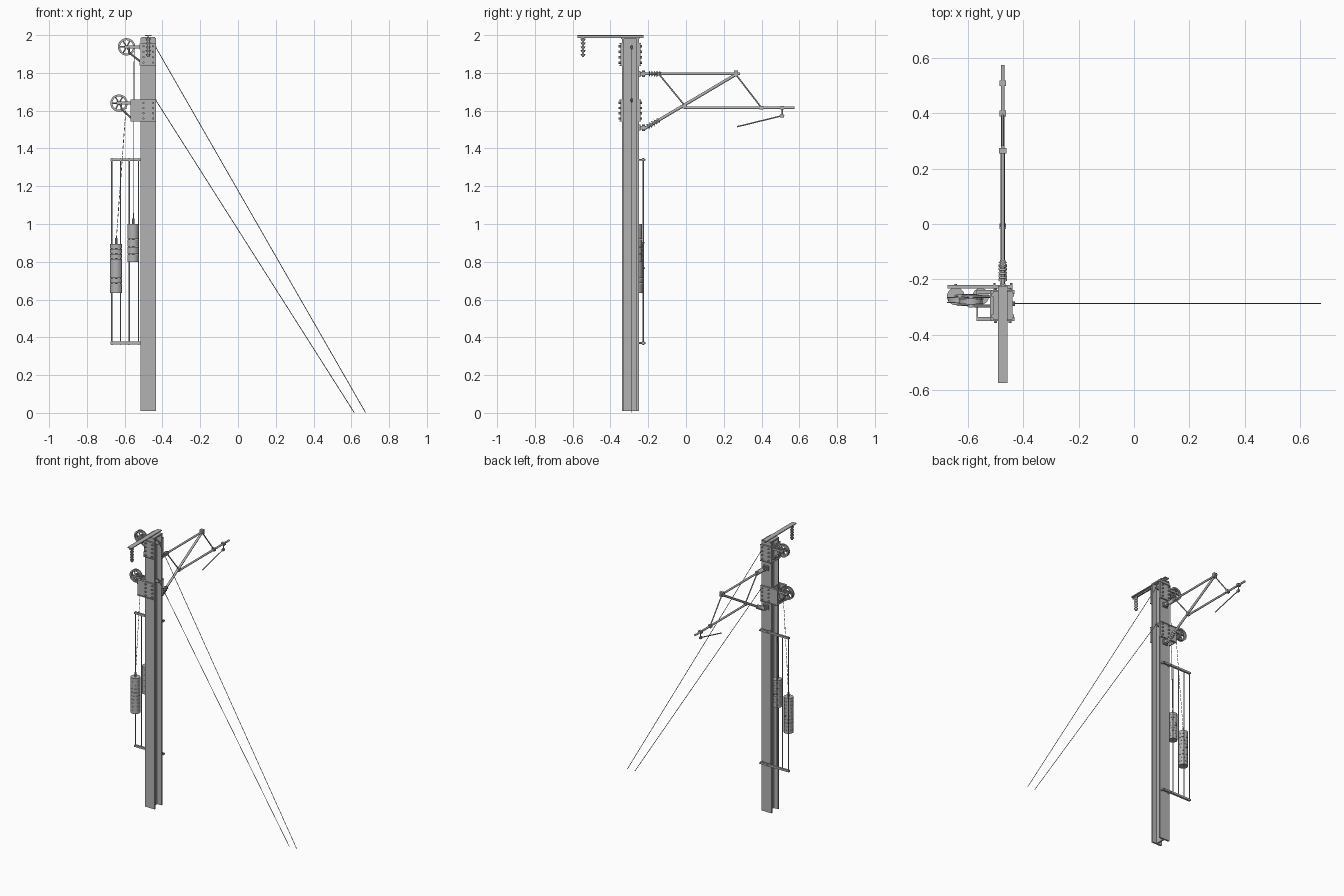
import bpy, bmesh, math
from mathutils import Vector, Matrix

cube = bpy.data.objects.get("Cube")
if cube:
    bpy.data.objects.remove(cube, do_unlink=True)

steel = bpy.data.materials.new("galvanised_grey")
steel.use_nodes = True
GREY = (0.45, 0.45, 0.45, 1)
steel.diffuse_color = GREY
steel.node_tree.nodes["Principled BSDF"].inputs["Base Color"].default_value = GREY

PX, PY = -0.475, -0.295          # mast centre


def box(bm, x, y, z):
    """Box from (min, max) ranges."""
    size = [b - a for a, b in (x, y, z)]
    mid = [(a + b) / 2 for a, b in (x, y, z)]
    bmesh.ops.create_cube(bm, size=1, matrix=Matrix.Translation(mid) @ Matrix.Diagonal((*size, 1)))


def rod(bm, a, b, r, sides=12, r2=None):
    """Cylinder or cone between two points."""
    a, b = Vector(a), Vector(b)
    d = b - a
    m = Matrix.Translation((a + b) / 2) @ d.to_track_quat('Z', 'Y').to_matrix().to_4x4()
    bmesh.ops.create_cone(bm, cap_ends=True, segments=sides, radius1=r,
                          radius2=r if r2 is None else r2, depth=d.length, matrix=m)


def insulator(bm, a, b, r, sheds):
    """Core rod with a row of ribbed discs."""
    a, b = Vector(a), Vector(b)
    rod(bm, a, b, r * 0.45)
    step = (b - a) / sheds
    for i in range(sheds):
        p = a + step * (i + 0.2)
        rod(bm, p, p + step * 0.55, r, 16, r * 0.6)


def ring(bm, c, r_in, r_out, half, sides=32):
    """Flat ring around the y axis."""
    loops = []
    for r, y in ((r_in, -half), (r_out, -half), (r_out, half), (r_in, half)):
        loops.append([bm.verts.new((c[0] + r * math.cos(t), c[1] + y, c[2] + r * math.sin(t)))
                      for t in (2 * math.pi * i / sides for i in range(sides))])
    for k in range(4):
        p, q = loops[k], loops[(k + 1) % 4]
        for i in range(sides):
            j = (i + 1) % sides
            bm.faces.new((p[i], p[j], q[j], q[i]))


def finish(bm, name):
    bmesh.ops.recalc_face_normals(bm, faces=bm.faces)
    me = bpy.data.meshes.new(name)
    bm.to_mesh(me)
    bm.free()
    me.materials.append(steel)
    ob = bpy.data.objects.new(name, me)
    bpy.context.collection.objects.link(ob)
    bpy.ops.object.select_all(action='DESELECT')
    ob.select_set(True)
    bpy.context.view_layer.objects.active = ob
    bpy.ops.object.shade_smooth_by_angle(angle=math.radians(35))


# H-section mast
bm = bmesh.new()
for y in (-0.34, -0.262):
    box(bm, (PX - 0.04, PX + 0.04), (y, y + 0.012), (0.01, 1.985))
box(bm, (PX - 0.005, PX + 0.005), (-0.33, -0.26), (0.01, 1.985))
finish(bm, "mast")

# Clamp brackets: plates on both flanges, outrigger box and bolts
def clamp(name, z0, z1, x0):
    bm = bmesh.new()
    for y, out in ((-0.348, -1), (-0.25, 1)):
        box(bm, (x0, PX + 0.042), (y, y + 0.008), (z0, z1))
        for z in (z0, z1):
            box(bm, (x0, PX + 0.042), (y - 0.004, y + 0.012), (z - 0.003, z + 0.003))
        for sx in (-0.026, 0.026):
            for i in range(4):
                z = z0 + (z1 - z0) * (i + 0.5) / 4
                yc = y + 0.004
                rod(bm, (PX + sx, yc, z), (PX + sx, yc + out * 0.014, z), 0.006, 6)
    for x in (x0, PX - 0.046):
        box(bm, (x, x + 0.006), (-0.345, -0.245), (z0, z0 + 0.03))
        box(bm, (x, x + 0.006), (-0.345, -0.245), (z1 - 0.03, z1))
    finish(bm, name)


clamp("upper_clamp", 1.84, 1.955, PX - 0.042)
clamp("lower_clamp", 1.545, 1.655, PX - 0.095)

# Tensioning wheels with spokes, support arms and braces
def wheel(name, x, y, z, x_end, z_low):
    bm = bmesh.new()
    ring(bm, (x, y, z), 0.036, 0.041, 0.009)
    for s in (-0.009, 0.009):
        ring(bm, (x, y + s, z), 0.035, 0.046, 0.002)
    rod(bm, (x, y - 0.022, z), (x, y + 0.022, z), 0.009)
    for i in range(6):
        t = math.pi * i / 3
        rod(bm, (x, y, z), (x + 0.038 * math.cos(t), y, z + 0.038 * math.sin(t)), 0.0035, 8)
    for s in (-0.017, 0.017):
        box(bm, (x - 0.012, x_end), (y + s - 0.003, y + s + 0.003), (z - 0.008, z + 0.008))
        rod(bm, (x + 0.012, y + s, z - 0.03), (x_end, y + s, z_low), 0.005, 8)
        rod(bm, (x + 0.012, y + s, z), (x + 0.012, y + s, z - 0.036), 0.005, 8)
    finish(bm, name)


wheel("upper_wheel", -0.59, -0.28, 1.938, -0.51, 1.855)
wheel("lower_wheel", -0.63, -0.275, 1.64, -0.565, 1.56)

# Counterweights: stacked discs with a hanging eye and side bolts
def weight(name, x, y, z0, z1, r):
    bm = bmesh.new()
    count = 10
    step = (z1 - z0) / count
    for i in range(count):
        rod(bm, (x, y, z0 + i * step), (x, y, z0 + (i + 0.96) * step), r, 24)
    rod(bm, (x, y, z0), (x, y, z1 + 0.03), 0.006, 8)
    z = (z0 + z1) / 2
    rod(bm, (x, y, z), (x, y + r + 0.012, z), 0.004, 8)
    finish(bm, name)


weight("outer_weight", -0.645, -0.262, 0.635, 0.895, 0.032)
weight("inner_weight", -0.555, -0.262, 0.8, 1.0, 0.03)

# Weight cables; the outer one is a broken chain of links
bm = bmesh.new()
rod(bm, (-0.55, -0.28, 1.93), (-0.553, -0.262, 1.02), 0.0018, 6)
a, b = Vector((-0.592, -0.275, 1.63)), Vector((-0.645, -0.262, 0.91))
for i in range(24):
    rod(bm, a.lerp(b, i / 24), a.lerp(b, (i + 0.7) / 24), 0.002, 6)
finish(bm, "weight_cables")

# Guide frame for the weights
bm = bmesh.new()
for z in (0.37, 1.34):
    box(bm, (-0.675, PX + 0.035), (-0.234, -0.22), (z - 0.007, z + 0.007))
    for s in (-0.03, 0.03):
        rod(bm, (PX + s, -0.26, z), (PX + s, -0.214, z), 0.005, 6)
for x in (-0.669, -0.622, -0.575, -0.527):
    rod(bm, (x, -0.227, 0.36), (x, -0.227, 1.35), 0.0035, 8)
finish(bm, "guide_frame")

# Top beam and hanging insulator
bm = bmesh.new()
box(bm, (PX - 0.017, PX + 0.017), (-0.575, -0.225), (1.994, 2.0))
box(bm, (PX - 0.004, PX + 0.004), (-0.575, -0.225), (1.985, 1.995))
box(bm, (PX - 0.035, PX + 0.035), (-0.345, -0.245), (1.98, 1.99))
finish(bm, "top_beam")
bm = bmesh.new()
insulator(bm, (PX, -0.545, 1.985), (PX, -0.545, 1.885), 0.014, 5)
finish(bm, "hanging_insulator")

# Cantilever, drawn in the y-z plane through the mast
def tube(bm, y0, z0, y1, z1, r):
    rod(bm, (PX, y0, z0), (PX, y1, z1), r)


bm = bmesh.new()
tube(bm, -0.24, 1.795, 0.285, 1.795, 0.007)      # top tube
tube(bm, -0.22, 1.505, 0.27, 1.795, 0.008)       # diagonal tube
tube(bm, -0.01, 1.615, 0.575, 1.615, 0.007)      # registration tube
tube(bm, -0.14, 1.79, -0.005, 1.625, 0.004)
tube(bm, 0.265, 1.79, 0.4, 1.615, 0.004)
tube(bm, 0.51, 1.62, 0.51, 1.565, 0.004)
tube(bm, 0.52, 1.576, 0.27, 1.515, 0.0035)       # steady arm
finish(bm, "cantilever")

bm = bmesh.new()
for y, z, w, h in ((0.265, 1.797, 0.013, 0.016), (-0.008, 1.622, 0.011, 0.01), (0.4, 1.615, 0.011, 0.01),
                   (0.51, 1.615, 0.012, 0.009), (0.508, 1.572, 0.007, 0.007), (-0.14, 1.795, 0.01, 0.01)):
    box(bm, (PX - w, PX + w), (y - 0.01, y + 0.01), (z - h, z + h))
for z in (1.795, 1.51):                          # hinges on the mast
    box(bm, (PX - 0.02, PX + 0.02), (-0.252, -0.24), (z - 0.016, z + 0.016))
    box(bm, (PX - 0.01, PX + 0.01), (-0.245, -0.215), (z - 0.01, z + 0.01))
    rod(bm, (PX, -0.225, z - 0.018), (PX, -0.225, z + 0.018), 0.007, 8)
finish(bm, "cantilever_fittings")

bm = bmesh.new()
insulator(bm, (PX, -0.2, 1.795), (PX, -0.13, 1.795), 0.016, 5)
insulator(bm, (PX, -0.205, 1.514), (PX, -0.14, 1.552), 0.016, 5)
finish(bm, "cantilever_insulators")

# Guy wires and their anchor eyes
bm = bmesh.new()
for z, foot in ((1.935, 0.675), (1.655, 0.615)):
    y = -0.288
    rod(bm, (-0.435, y, z), (foot, y, 0.002), 0.002, 6)
    box(bm, (PX, -0.44), (y - 0.004, y + 0.004), (z - 0.012, z + 0.012))
    rod(bm, (-0.437, y - 0.008, z), (-0.437, y + 0.008, z), 0.007, 8)
finish(bm, "guy_wires")
